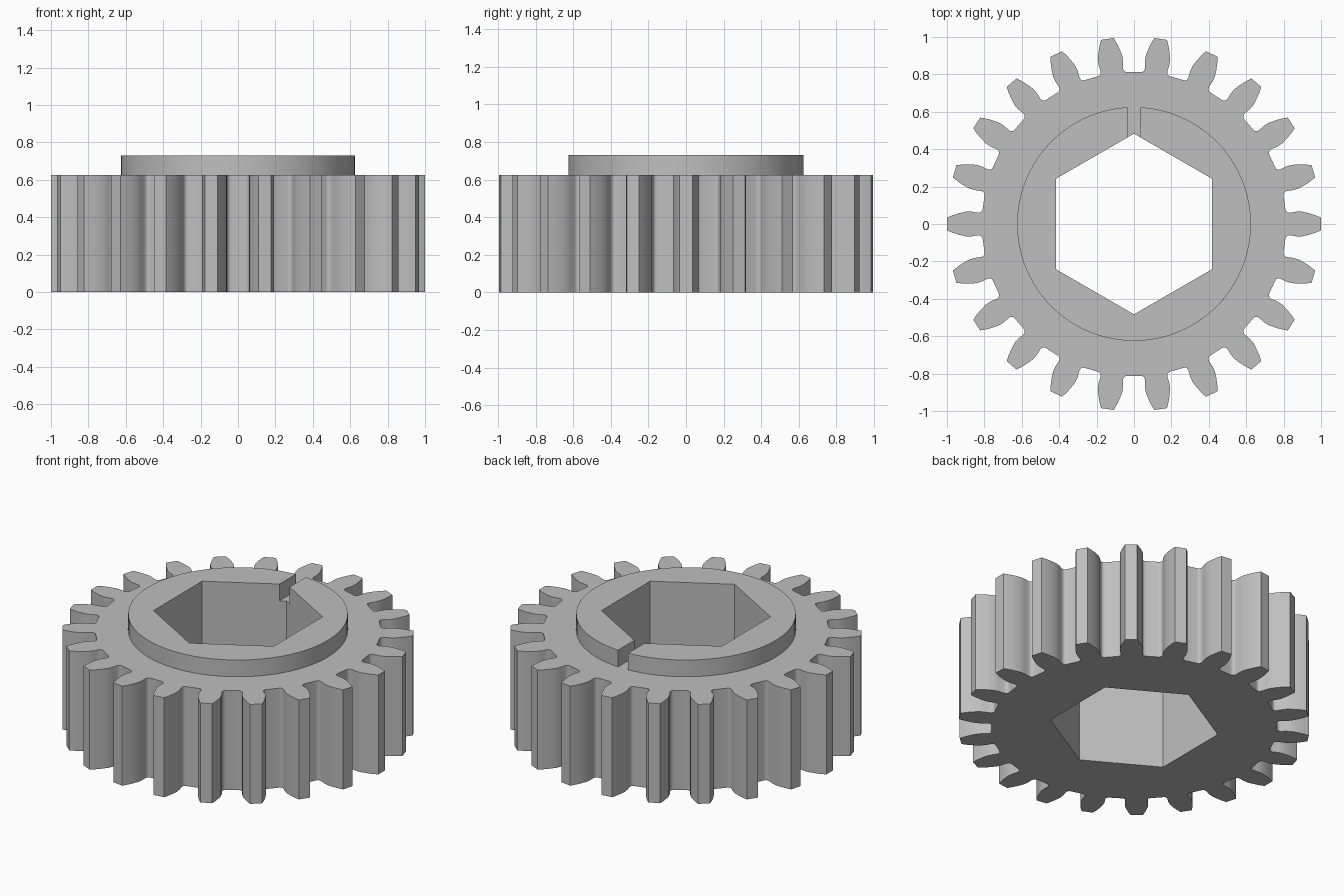
import bpy, bmesh
from math import sin, cos, pi, radians, asin, atan2

if "Cube" in bpy.data.objects:
    bpy.data.objects.remove(bpy.data.objects["Cube"], do_unlink=True)

TEETH = 22
FACE_Z, HUB_Z = 0.625, 0.73
HUB_R, HEX_R, SLOT = 0.625, 0.483, 0.035

steel = bpy.data.materials.new("plain grey")
steel.use_nodes = True
grey = (0.52, 0.52, 0.52, 1)
steel.diffuse_color = grey
steel.node_tree.nodes["Principled BSDF"].inputs["Base Color"].default_value = grey


def polar(r, a):
    return (r * cos(a), r * sin(a))


def extrude_outlines(name, outlines, z0, z1, open_bottom=False):
    """Fill closed outlines (inner ones become holes) and extrude from z0 to z1."""
    curve = bpy.data.curves.new(name, 'CURVE')
    curve.dimensions = '2D'
    curve.fill_mode = 'BOTH'
    curve.extrude = (z1 - z0) / 2
    for pts in outlines:
        spline = curve.splines.new('POLY')
        spline.points.add(len(pts) - 1)
        for p, (x, y) in zip(spline.points, pts):
            p.co = (x, y, 0, 1)
        spline.use_cyclic_u = True
    helper = bpy.data.objects.new(name + "_outline", curve)
    bpy.context.collection.objects.link(helper)
    bpy.context.view_layer.update()
    graph = bpy.context.evaluated_depsgraph_get()
    mesh = bpy.data.meshes.new_from_object(helper.evaluated_get(graph))
    bpy.data.objects.remove(helper, do_unlink=True)
    bpy.data.curves.remove(curve)

    bm = bmesh.new()
    bm.from_mesh(mesh)
    bmesh.ops.remove_doubles(bm, verts=bm.verts, dist=1e-5)
    bmesh.ops.translate(bm, verts=bm.verts, vec=(0, 0, (z0 + z1) / 2))
    bmesh.ops.recalc_face_normals(bm, faces=bm.faces)
    if open_bottom:
        bmesh.ops.delete(bm, geom=[f for f in bm.faces if f.normal.z < -0.9],
                         context='FACES')
    bm.to_mesh(mesh)
    bm.free()

    mesh.name = name
    mesh.materials.clear()
    mesh.materials.append(steel)
    obj = bpy.data.objects.new(name, mesh)
    bpy.context.collection.objects.link(obj)
    bpy.ops.object.select_all(action='DESELECT')
    obj.select_set(True)
    bpy.context.view_layer.objects.active = obj
    bpy.ops.object.shade_smooth_by_angle(angle=radians(40))
    return obj


# Tooth flank: (radius, half width), from the root fillet to the tip
flank = [(0.813, 0.08), (0.815, 0.07), (0.822, 0.063), (0.835, 0.06),
         (0.87, 0.066), (0.9, 0.066), (0.935, 0.058), (0.97, 0.047), (1.0, 0.034)]
gear_outline = []
for i in range(TEETH):
    mid = 2 * pi * i / TEETH
    gear_outline += [polar(r, mid - asin(w / r)) for r, w in flank]
    gear_outline += [polar(r, mid + asin(w / r)) for r, w in reversed(flank)]

# Hexagonal bore with a corner towards the back
bore = [polar(HEX_R, pi / 2 + i * pi / 3) for i in range(6)]
extrude_outlines("toothed_wheel", [gear_outline, bore], 0, FACE_Z)

# Raised hub: a ring split by a slot at the back
gap = asin(SLOT / HUB_R)
steps = 96
rim = [polar(HUB_R, pi / 2 + gap + (2 * pi - 2 * gap) * i / steps)
       for i in range(steps + 1)]
slot_y = HEX_R - SLOT * 0.5 / cos(pi / 6)
inner = [(SLOT, slot_y)] + list(reversed(bore[1:])) + [(-SLOT, slot_y)]
extrude_outlines("slotted_hub", [rim + inner], FACE_Z, HUB_Z, open_bottom=True)
